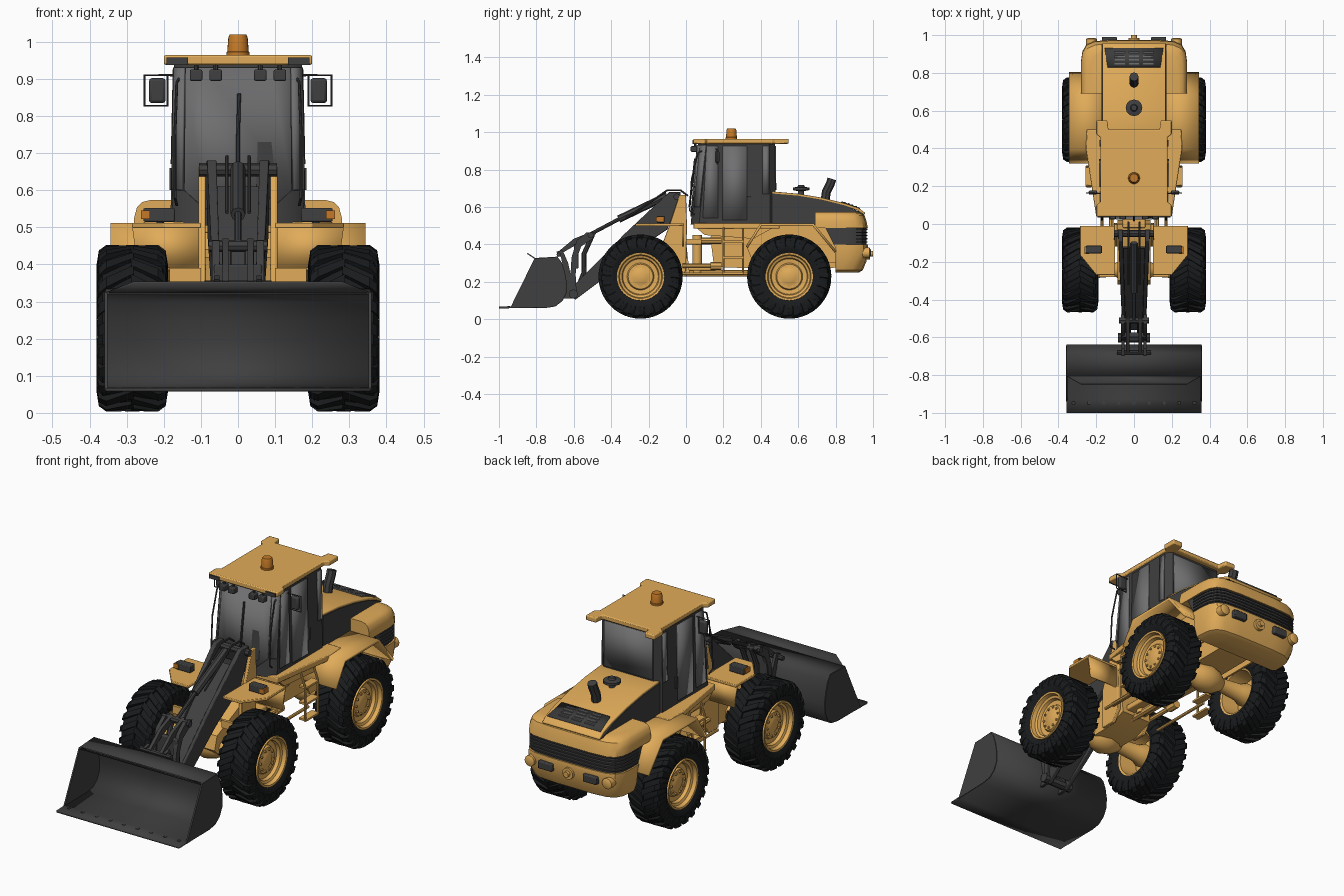
import bpy, bmesh
from math import sin, cos, pi, radians
from mathutils import Vector

if "Cube" in bpy.data.objects:
    bpy.data.objects.remove(bpy.data.objects["Cube"])


def mat(name, r, g, b):
    m = bpy.data.materials.new(name)
    m.diffuse_color = (r, g, b, 1)
    m.use_nodes = True
    m.node_tree.nodes["Principled BSDF"].inputs["Base Color"].default_value = m.diffuse_color
    return m


YEL = mat("yellow_paint", .75, .41, .10)
DARK = mat("dark_steel", .05, .05, .052)
TYRE = mat("rubber", .010, .011, .012)
GLASS = mat("tinted_glass", .16, .16, .165)
AMBER = mat("amber", .55, .19, .02)


def finish(name, bm, m, mirror=False, bevel=0, solid=0):
    bmesh.ops.recalc_face_normals(bm, faces=bm.faces)
    me = bpy.data.meshes.new(name)
    bm.to_mesh(me)
    bm.free()
    me.shade_smooth()
    me.set_sharp_from_angle(angle=radians(35))
    me.materials.append(m)
    o = bpy.data.objects.new(name, me)
    bpy.context.collection.objects.link(o)
    if solid:
        o.modifiers.new("solid", 'SOLIDIFY').thickness = solid
        o.modifiers["solid"].offset = 0
    if bevel:
        b = o.modifiers.new("bevel", 'BEVEL')
        b.width, b.segments, b.limit_method = bevel, 2, 'ANGLE'
    if mirror:
        o.modifiers.new("mirror", 'MIRROR').use_mirror_merge = False
    return o


def rings(name, loops, m, caps=True, **kw):
    """Skin a list of equally long closed loops."""
    bm = bmesh.new()
    vs = [[bm.verts.new(p) for p in lp] for lp in loops]
    n = len(loops[0])
    for a, b in zip(vs, vs[1:]):
        for i in range(n):
            bm.faces.new((a[i], a[(i + 1) % n], b[(i + 1) % n], b[i]))
    if caps:
        bm.faces.new(vs[0])
        bm.faces.new(vs[-1])
    return finish(name, bm, m, **kw)


def prism(name, yz, x0, x1, m, **kw):
    return rings(name, [[(x, y, z) for y, z in yz] for x in (x0, x1)], m, **kw)


def plan(name, xy, z0, z1, m, **kw):
    return rings(name, [[(x, y, z) for x, y in xy] for z in (z0, z1)], m, **kw)


def box(name, x0, x1, y0, y1, z0, z1, m, **kw):
    return plan(name, [(x0, y0), (x1, y0), (x1, y1), (x0, y1)], z0, z1, m, **kw)


def lathe(name, prof, c, m, axis='X', n=40, **kw):
    """Profile is (position along axis, radius)."""
    def pt(a, r, t):
        u, v = r * cos(t), r * sin(t)
        p = {'X': (a, u, v), 'Y': (u, a, v), 'Z': (u, v, a)}[axis]
        return Vector(p) + Vector(c)
    return rings(name, [[pt(a, max(r, .0005), 2 * pi * i / n) for i in range(n)] for a, r in prof], m, **kw)


def tube(name, pts, r, m, mirror=False):
    cu = bpy.data.curves.new(name, 'CURVE')
    cu.dimensions, cu.bevel_depth, cu.bevel_resolution, cu.use_fill_caps = '3D', r, 2, True
    s = cu.splines.new('POLY')
    s.points.add(len(pts) - 1)
    for q, p in zip(s.points, pts):
        q.co = (*p, 1)
    tmp = bpy.data.objects.new(name + "_path", cu)
    bm = bmesh.new()
    bm.from_mesh(bpy.data.meshes.new_from_object(tmp))
    bpy.data.objects.remove(tmp)
    return finish(name, bm, m, mirror=mirror)


def sheet(name, path, x0, x1, t, m, **kw):
    """Bent plate following a y,z path."""
    bm = bmesh.new()
    rows = [[bm.verts.new((x, y, z)) for x in (x0, x1)] for y, z in path]
    for a, b in zip(rows, rows[1:]):
        bm.faces.new((a[0], a[1], b[1], b[0]))
    return finish(name, bm, m, solid=t, **kw)


def panel(name, pts, m, t=.008, **kw):
    bm = bmesh.new()
    bm.faces.new([bm.verts.new(p) for p in pts])
    return finish(name, bm, m, solid=t, **kw)


# Wheels: tyre, chevron lugs, rim, bolts
for tag, wy in (("front", -.243), ("rear", .552)):
    c = (0, wy, .228)
    lathe(tag + "_tyre", [(.205, .124), (.193, .15), (.191, .182), (.205, .207), (.285, .215), (.365, .207),
                          (.378, .182), (.376, .15), (.362, .124)], c, TYRE, n=48, caps=False, mirror=True)
    bm = bmesh.new()
    for k in range(22):
        for s in (-1, 1):
            t0 = 2 * pi * (k + (.25 * s)) / 22
            st = []
            for dx, r0, r1, da in ((-.004, .20, .225, 0), (.07, .198, .225, .2), (.09, .175, .21, .25), (.096, .155, .172, .27)):
                st.append([bm.verts.new((.285 + s * dx, wy + r * cos(t0 + da + h), .228 + r * sin(t0 + da + h)))
                           for r, h in ((r0, -.085), (r1, -.07), (r1, .07), (r0, .085))])
            for a, b in zip(st, st[1:]):
                for i in range(4):
                    bm.faces.new((a[i], a[(i + 1) % 4], b[(i + 1) % 4], b[i]))
            bm.faces.new(st[0])
            bm.faces.new(st[-1])
    finish(tag + "_tread_lugs", bm, TYRE, mirror=True)
    lathe(tag + "_rim", [(.30, 0), (.30, .07), (.305, .105), (.21, .115), (.205, .128), (.362, .128), (.372, .127),
                         (.37, .117), (.35, .112), (.345, .1), (.328, .095), (.325, .072), (.338, .066), (.338, .042),
                         (.342, .036), (.342, 0)], c, YEL, mirror=True)
    for k in range(10):
        t = 2 * pi * k / 10
        lathe(f"{tag}_wheel_bolt_{k}", [(.33, .006), (.345, .006)],
              (0, wy + .054 * cos(t), .228 + .054 * sin(t)), YEL, n=6, mirror=True)
    lathe(tag + "_axle", [(-.31, .055), (-.25, .06), (-.22, .045), (-.1, .035), (-.06, .06), (0, .075), (.06, .06),
                          (.1, .035), (.22, .045), (.25, .06), (.31, .055)], c, YEL, n=24)

# Bucket
curve = [(-.75, .065), (-.70, .073), (-.665, .10), (-.645, .14), (-.642, .19), (-.652, .25), (-.668, .30), (-.69, .33)]
sheet("bucket_shell", [(-1, .062), (-.93, .064)] + curve + [(-.81, .322)], -.357, .357, .01, DARK)
prism("bucket_side", [(-.94, .06)] + curve + [(-.81, .325)], .352, .36, DARK, mirror=True)
panel("bucket_spill_guard", [(-.355, -.805, .323), (.355, -.805, .323), (.28, -.848, .352), (-.28, -.848, .352)], DARK, .006)
for k in range(9):
    x = -.32 + .08 * k
    box(f"bucket_edge_bolt_{k}", x - .007, x + .007, -.955, -.94, .062, .070, DARK)
prism("bucket_lug", [(-.668, .33), (-.695, .36), (-.66, .37), (-.63, .30), (-.60, .16), (-.60, .11), (-.655, .11), (-.641, .19)],
      .05, .065, DARK, mirror=True)
tube("bucket_top_pin", [(-.09, -.68, .345), (.09, -.68, .345)], .012, DARK)

# Boom: two tapered plates joined by a web, with pins
boom = [(-.03, .68), (-.09, .68), (-.33, .455), (-.47, .31), (-.62, .16), (-.625, .12), (-.59, .105), (-.45, .21),
        (-.28, .36), (-.10, .48), (-.03, .64)]
taper = lambda y, x: x * (1 + .45 * max(0, (y + .6) / .6))
rings("boom_plate", [[(taper(y, x), y, z) for y, z in boom] for x in (.042, .06)], DARK, mirror=True, bevel=.003)
rings("boom_web", [[(taper(y, x), y, z) for y, z in
                    [(-.13, .61), (-.33, .43), (-.56, .18), (-.56, .14), (-.3, .37), (-.12, .50)]] for x in (-.045, .045)], DARK)
tube("boom_rear_pin", [(-.105, -.05, .655), (.105, -.05, .655)], .018, DARK)
tube("boom_front_pin", [(-.085, -.602, .135), (.085, -.602, .135)], .025, DARK)

# Tilt linkage and hydraulics
tube("tilt_cylinder", [(0, -.1, .66), (0, -.36, .535)], .02, DARK)
tube("tilt_rod", [(0, -.34, .545), (0, -.51, .455)], .01, DARK)
prism("bell_crank", [(-.48, .46), (-.53, .465), (-.585, .42), (-.612, .33), (-.62, .2), (-.61, .13), (-.585, .14),
                     (-.59, .24), (-.582, .33), (-.56, .39), (-.5, .43)], .05, .07, DARK, mirror=True)
tube("coupler_arm", [(.03, -.50, .45), (.03, -.545, .35), (.03, -.545, .25), (.03, -.59, .14)], .013, DARK, True)
prism("bucket_link", [(-.5, .47), (-.6, .43), (-.69, .355), (-.69, .338), (-.6, .39), (-.5, .435)], .025, .042, DARK, mirror=True)
tube("crank_pin", [(-.08, -.51, .45), (.08, -.51, .45)], .016, DARK)
box("coupler_crosspiece", -.065, .065, -.60, -.575, .27, .40, DARK, bevel=.006)
tube("lift_cylinder", [(.035, -.02, .30), (.035, -.22, .34)], .022, YEL, True)
tube("lift_rod", [(.035, -.2, .335), (.035, -.38, .34)], .011, DARK, True)
tube("boom_hose", [(.03, .01, .66), (.03, -.03, .69), (.03, -.10, .69), (.03, -.2, .62), (.03, -.32, .54)], .005, DARK, True)

# Front frame, tower and fenders
prism("front_tower", [(-.12, .2), (-.12, .42), (-.09, .5), (-.035, .665), (0, .665), (.005, .5), (0, .26), (-.04, .2)],
      .088, .106, YEL, mirror=True, bevel=.003)
prism("front_frame", [(-.32, .24), (-.30, .31), (-.1, .40), (0, .42), (.02, .24), (-.1, .2), (-.28, .2)], -.088, .088, YEL)
plan("front_fender", [(.1, -.01), (.285, -.01), (.285, -.165), (.2, -.27), (.1, -.27)], .498, .512, YEL, mirror=True, bevel=.003)
panel("fender_rear_plate", [(.1, -.016, .39), (.27, -.016, .39), (.285, -.016, .5), (.1, -.016, .5)], YEL, .01, mirror=True)
box("front_fender_bracket", .1, .185, -.28, -.265, .35, .39, YEL, mirror=True)
box("headlight", .17, .255, -.155, -.115, .515, .552, DARK, mirror=True, bevel=.004)
box("indicator", .237, .262, -.16, -.12, .522, .546, AMBER, mirror=True)
tube("headlight_post", [(.21, -.13, .5), (.21, -.13, .52)], .01, DARK, True)

# Articulated joint and rear frame
box("hitch_upper", -.06, .06, -.02, .16, .40, .43, YEL, bevel=.006)
box("hitch_lower", -.06, .06, -.02, .16, .26, .29, YEL, bevel=.006)
lathe("hitch_pin", [(.24, .025), (.45, .025)], (0, .06, 0), YEL, axis='Z', n=20)
tube("drive_shaft", [(0, -.2, .245), (0, .5, .245)], .018, YEL)
tube("steering_cylinder", [(.12, -.02, .285), (.12, .18, .285)], .012, YEL, True)
tube("steering_mount", [(.12, .13, .285), (.12, .19, .285)], .022, YEL, True)
tube("frame_valve_pipe", [(.15, .08, .42), (.15, .19, .42)], .018, YEL, True)
tube("side_guard_rail", [(.17, -.02, .243), (.17, .34, .243)], .008, YEL, True)
prism("rear_frame", [(.15, .28), (.13, .44), (.2, .5), (.9, .5), (.9, .29), (.75, .27), (.4, .27)], -.09, .09, YEL)
plan("cab_platform", [(-.2, .04), (.2, .04), (.255, .40), (.25, .50), (-.25, .50), (-.255, .40)], .485, .515, YEL, bevel=.004)
prism("platform_skirt", [(.06, .485), (.10, .45), (.36, .43), (.46, .485)], .18, .2, YEL, mirror=True)

# Access steps
for y in (.2, .305):
    tube(f"step_rail_{y}", [(.225, y, .49), (.25, y, .42), (.25, y, .24)], .006, YEL, True)
for z in (.245, .33, .415):
    box(f"step_tread_{z}", .215, .258, .2, .305, z - .005, z + .005, YEL, mirror=True)

# Rear fenders
sheet("rear_fender", [(.325, .385), (.40, .505), (.68, .505), (.80, .36)], .15, .343, .014, YEL, mirror=True)
prism("rear_fender_inner", [(.325, .385), (.40, .505), (.68, .505), (.80, .36), (.80, .30), (.36, .30)], .155, .165, YEL, mirror=True)

# Rear body in three bands
def band(name, levels, m):
    def loop(z, yf, yb, w):
        h = [(w, yf), (w, yb - .11), (w * .975, yb - .06), (w * .9, yb - .025), (w * .75, yb - .007), (w * .4, yb)]
        return [(x, y, z) for x, y in h] + [(-x, y, z) for x, y in reversed(h)]
    rings(name, [loop(*lv) for lv in levels], m)


band("rear_upper_body", [(.488, .69, .972, .28), (.525, .69, .965, .28), (.555, .69, .955, .272), (.568, .69, .935, .258),
                         (.574, .69, .91, .235)], YEL)
band("rear_grille", [(.398, .79, .965, .272), (.49, .745, .965, .272)], DARK)
for k in range(5):
    z = .41 + .017 * k
    band(f"grille_slat_{k}", [(z, .79, .971, .277), (z + .006, .79, .971, .277)], DARK)
band("rear_counterweight", [(.25, .80, .925, .235), (.262, .80, .945, .26), (.31, .80, .965, .275), (.38, .80, .975, .28),
                            (.40, .79, .972, .28)], YEL)
box("rear_lamp", .09, .17, .955, .99, .335, .375, DARK, mirror=True, bevel=.005)
lathe("rear_round_lamp", [(.90, .028), (.98, .028), (.985, .018)], (.225, 0, .355), YEL, axis='Y', n=16, mirror=True)
lathe("tow_hitch", [(.95, .03), (.985, .03), (.985, .015), (1.0, .015)], (0, 0, .35), YEL, axis='Y', n=16)

# Hood, vents, exhaust and air cleaner
prism("hood_side", [(.46, .5), (.70, .5), (.71, .57), (.95, .565), (.85, .608), (.73, .638), (.60, .66), (.46, .672)],
      -.172, .172, DARK)
sheet("hood_top", [(.46, .676), (.60, .664), (.73, .642), (.85, .612), (.92, .588), (.955, .562)], -.167, .167, .014, YEL, bevel=.004)
panel("hood_vent", [(-.155, .93, .59), (.155, .93, .59), (.14, .83, .626), (-.14, .83, .626)], DARK, .01)
for i in (-1, 0, 1):
    for j in range(4):
        y = .845 + .02 * j
        z = .626 - .36 * (y - .83)
        box(f"vent_slat_{i + 1}_{j}", i * .075 - .027, i * .075 + .027, y, y + .008, z, z + .007, GLASS)
tube("exhaust", [(0, .742, .62), (0, .75, .68), (0, .772, .725), (0, .78, .75)], .024, DARK)
lathe("air_cleaner", [(.65, .016), (.685, .016), (.69, .044), (.703, .044), (.708, .02), (.718, .015)], (0, .615, 0), DARK,
      axis='Z', n=12)

# Cab shell, glass and door lines
def cab_loop(z, yf, yb, w):
    h = [(.09, yf), (w - .03, yf + .015), (w, yf + .045), (w, yb - .03), (w - .03, yb)]
    return [(x, y, z) for x, y in h] + [(-x, y, z) for x, y in reversed(h)]


rings("cab", [cab_loop(*lv) for lv in ((.505, .025, .48, .178), (.94, .065, .475, .172))], DARK)
panel("windshield", [(-.145, .042, .60), (-.09, .027, .55), (.09, .027, .55), (.145, .042, .60), (.142, .0765, .93),
                     (.09, .0615, .93), (-.09, .0615, .93), (-.142, .0765, .93)], GLASS)
panel("windshield_corner", [(.149, .044, .60), (.177, .072, .60), (.172, .107, .93), (.144, .0765, .93)], GLASS, mirror=True)
for nm, ya, yb, z0 in (("front", .09, .172, .54), ("door", .195, .325, .53), ("rear", .41, .445, .67)):
    panel(f"{nm}_side_window", [(.1785, ya, z0), (.1785, yb, z0), (.173, yb, .925), (.173, ya + (.02 if ya < .1 else 0), .925)],
          GLASS, .006, mirror=True)
panel("rear_window", [(-.14, .479, .69), (.14, .479, .69), (.14, .476, .925), (-.14, .476, .925)], GLASS)
tube("wiper", [(0, .018, .6), (0, .035, .74), (.003, .048, .86)], .005, DARK)
tube("cab_handrail", [(.165, .045, .56), (.17, .02, .58), (.17, .03, .75), (.165, .065, .89), (.16, .085, .9)], .004, DARK, True)
box("door_handle", .172, .184, .33, .345, .6, .66, DARK, mirror=True)

# Roof with corner horns, lamps and beacon
half = [(.13, .04), (.2, .04), (.2, .1), (.178, .115), (.178, .46), (.2, .475), (.2, .548), (.142, .548), (.135, .5)]
plan("roof", half + [(-x, y) for x, y in reversed(half)], .938, .964, YEL, bevel=.005)
box("roof_corner_lamp", .135, .192, .034, .06, .938, .957, DARK, mirror=True)
for x in (.06, .113):
    box(f"work_light_{x}", x - .017, x + .017, .025, .06, .895, .925, DARK, mirror=True, bevel=.004)
    tube(f"work_light_stem_{x}", [(x, .05, .92), (x, .05, .945)], .006, DARK, True)
lathe("beacon", [(.96, .031), (.972, .031), (.974, .029), (1.012, .026), (1.02, .022)], (0, .243, 0), AMBER, axis='Z', n=20)

# Mirrors
tube("mirror_bracket", [(.17, .16, .91), (.252, .165, .91), (.252, .165, .828), (.19, .165, .828), (.19, .165, .91)], .003, DARK, True)
box("mirror", .195, .24, .155, .178, .835, .902, DARK, mirror=True, bevel=.008)
